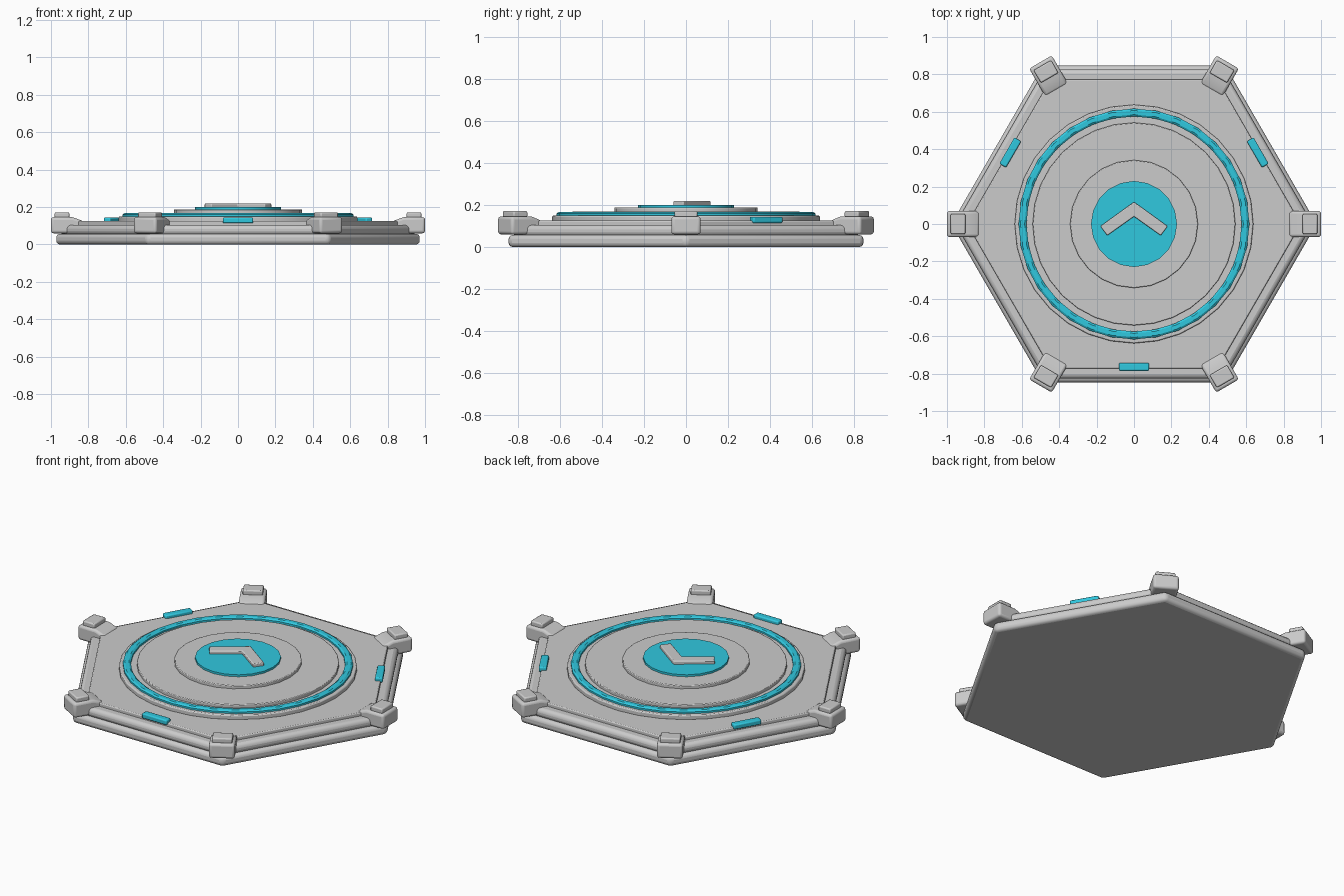
import bpy, bmesh
from math import cos, sin, radians
from mathutils import Matrix

if "Cube" in bpy.data.objects:
    bpy.data.objects.remove(bpy.data.objects["Cube"])

cyan = bpy.data.materials.new("cyan_glow")
cyan.diffuse_color = (0.03, 0.58, 0.74, 1)
cyan.use_nodes = True
cyan.node_tree.nodes["Principled BSDF"].inputs["Base Color"].default_value = cyan.diffuse_color


def finish(name, bm, mat=None, bevel=0.0, segments=2, angle=0.0):
    bmesh.ops.recalc_face_normals(bm, faces=bm.faces)
    mesh = bpy.data.meshes.new(name)
    bm.to_mesh(mesh)
    bm.free()
    ob = bpy.data.objects.new(name, mesh)
    bpy.context.collection.objects.link(ob)
    ob.rotation_euler.z = radians(angle)
    if mat:
        mesh.materials.append(mat)
    if bevel:
        m = ob.modifiers.new("bevel", 'BEVEL')
        m.width, m.segments = bevel, segments
        m.limit_method, m.angle_limit = 'ANGLE', radians(35)
    bpy.ops.object.select_all(action='DESELECT')
    ob.select_set(True)
    bpy.context.view_layer.objects.active = ob
    bpy.ops.object.shade_smooth_by_angle(angle=radians(30))
    return ob


def slab(name, r, z0, z1, sides, **kw):
    bm = bmesh.new()
    bmesh.ops.create_cone(bm, cap_ends=True, segments=sides, radius1=r, radius2=r, depth=z1 - z0,
                          matrix=Matrix.Translation((0, 0, (z0 + z1) / 2))
                          @ Matrix.Rotation(radians(90), 4, 'Z'))
    if sides == 6:  # put corners on the x axis
        far = max(v.co.x for v in bm.verts)
        if far < r - 1e-4:
            bmesh.ops.rotate(bm, verts=bm.verts, matrix=Matrix.Rotation(radians(30), 3, 'Z'))
    return finish(name, bm, **kw)


def extrude(name, pts, vec, **kw):
    bm = bmesh.new()
    f = bm.faces.new([bm.verts.new(p) for p in pts])
    ext = bmesh.ops.extrude_face_region(bm, geom=[f])
    bmesh.ops.translate(bm, vec=vec, verts=[v for v in ext['geom'] if isinstance(v, bmesh.types.BMVert)])
    return finish(name, bm, **kw)


def box(name, size, centre, **kw):
    bm = bmesh.new()
    bmesh.ops.create_cube(bm, size=1, matrix=Matrix.Translation(centre) @ Matrix.Diagonal((*size, 1)))
    return finish(name, bm, **kw)


def ring(name, profile, sides, **kw):
    bm = bmesh.new()
    rows = [[bm.verts.new((r * sin(radians(360 * i / sides)), r * cos(radians(360 * i / sides)), z))
             for r, z in profile] for i in range(sides)]
    n = len(profile)
    for i in range(sides):
        a, b = rows[i], rows[(i + 1) % sides]
        for j in range(n):
            bm.faces.new((a[j], a[(j + 1) % n], b[(j + 1) % n], b[j]))
    return finish(name, bm, **kw)


# Hexagonal platform tiers
slab("base_slab", 0.977, 0, 0.057, 6, bevel=0.02, segments=3)
slab("middle_slab", 0.955, 0.05, 0.105, 6, bevel=0.022, segments=3)
slab("deck", 0.893, 0.09, 0.125, 6, bevel=0.006)

# Stacked round plates
slab("outer_disc", 0.638, 0.12, 0.15, 32, bevel=0.006)
ring("glow_ring", [(0.617, 0.145), (0.617, 0.16), (0.607, 0.167),
                   (0.585, 0.167), (0.575, 0.16), (0.575, 0.145)], 32, mat=cyan)
slab("inner_plate", 0.542, 0.145, 0.169, 32, bevel=0.004)
slab("centre_disc", 0.342, 0.165, 0.188, 24, bevel=0.004)
slab("centre_glow", 0.23, 0.185, 0.2, 20, mat=cyan)

# Direction arrow
half = [(0.18, -0.012), (0.143, -0.062)]
outline = [(0, 0.118)] + half + [(0, 0.04)] + [(-x, y) for x, y in reversed(half)]
extrude("chevron", [(x, y, 0.195) for x, y in outline], (0, 0, 0.024), bevel=0.005)

# Corner clamps with caps
clamp = [(1.0, 0.06), (1.0, 0.146), (0.885, 0.146), (0.825, 0.124), (0.82, 0.06)]
for i in range(6):
    extrude(f"corner_clamp_{i + 1}", [(x, -0.07, z) for x, z in clamp], (0, 0.14, 0),
            bevel=0.014, segments=3, angle=60 * i)
    box(f"clamp_cap_{i + 1}", (0.078, 0.108, 0.032), (0.941, 0, 0.156), bevel=0.007, angle=60 * i)

# Edge lights on alternate sides
for i, a in enumerate((30, 150, 270)):
    box(f"edge_light_{i + 1}", (0.042, 0.162, 0.03), (0.764, 0, 0.129), mat=cyan, bevel=0.007, angle=a)
